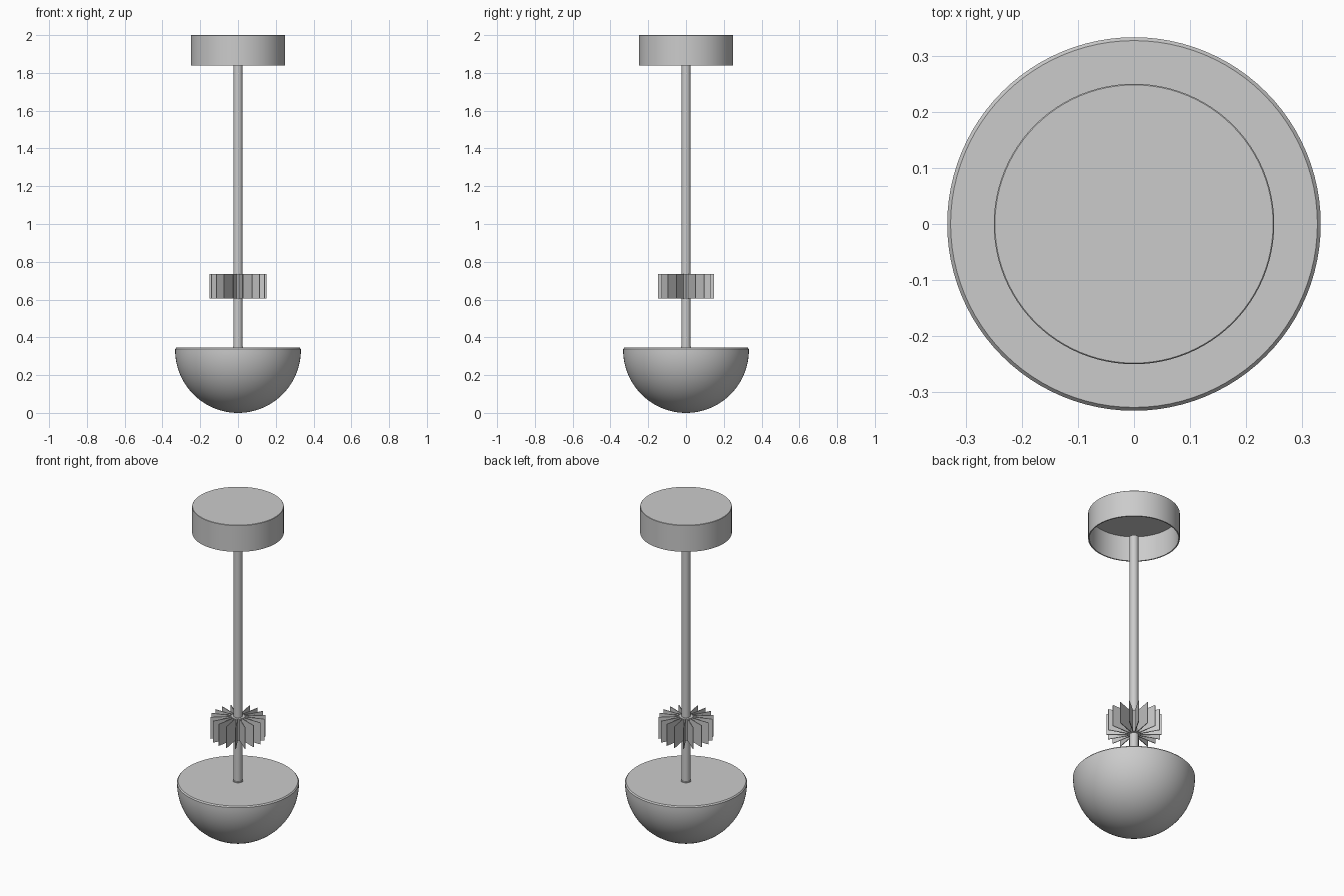
import bpy, bmesh
from math import sin, cos, pi, radians
from mathutils import Matrix

if "Cube" in bpy.data.objects:
    bpy.data.objects.remove(bpy.data.objects["Cube"])


def finish(name, bm, smooth=True):
    bmesh.ops.remove_doubles(bm, verts=bm.verts, dist=1e-5)
    bmesh.ops.recalc_face_normals(bm, faces=bm.faces)
    mesh = bpy.data.meshes.new(name)
    bm.to_mesh(mesh)
    bm.free()
    ob = bpy.data.objects.new(name, mesh)
    bpy.context.collection.objects.link(ob)
    if smooth:
        bpy.ops.object.select_all(action='DESELECT')
        ob.select_set(True)
        bpy.context.view_layer.objects.active = ob
        bpy.ops.object.shade_smooth_by_angle(angle=radians(30))
    return ob


def lathe(name, profile, steps=96):
    """Spin a list of (radius, z) points round the z axis."""
    bm = bmesh.new()
    verts = [bm.verts.new((r, 0, z)) for r, z in profile]
    edges = [bm.edges.new(p) for p in zip(verts, verts[1:])]
    bmesh.ops.spin(bm, geom=verts + edges, cent=(0, 0, 0), axis=(0, 0, 1),
                   angle=2 * pi, steps=steps, use_duplicate=False)
    return finish(name, bm)


# Ceiling canopy: a thin cup, open underneath
lathe("ceiling_canopy", [(0, 2.0), (0.248, 2.0), (0.25, 1.998), (0.25, 1.84),
                         (0.243, 1.84), (0.243, 1.992), (0, 1.992)])

# Hanging rod, ending at the mouth of the canopy
lathe("rod", [(0, 0.34), (0.024, 0.34), (0.024, 1.85), (0, 1.85)], 32)

# Small collar where the rod meets the shade
lathe("rod_collar", [(0, 0.343), (0.027, 0.343), (0.027, 0.351), (0, 0.351)], 32)

# Hemispherical shade with a flat, chamfered lid
R = 0.333
arc = [(R * sin(i * pi / 64), R - R * cos(i * pi / 64)) for i in range(33)]
lathe("dome_shade", arc + [(R, 0.338), (0.327, 0.345), (0, 0.345)])

# Heat sink hub
lathe("heat_sink_hub", [(0, 0.605), (0.038, 0.605), (0.038, 0.735), (0, 0.735)], 48)

# Heat sink fins radiating from the hub
FINS = 18
bm = bmesh.new()
for i in range(FINS):
    m = (Matrix.Rotation(2 * pi * i / FINS, 4, 'Z')
         @ Matrix.Translation((0.09, 0, 0.67))
         @ Matrix.Diagonal((0.12, 0.004, 0.13, 1)))
    bmesh.ops.create_cube(bm, size=1, matrix=m)
finish("heat_sink_fins", bm, smooth=False)
